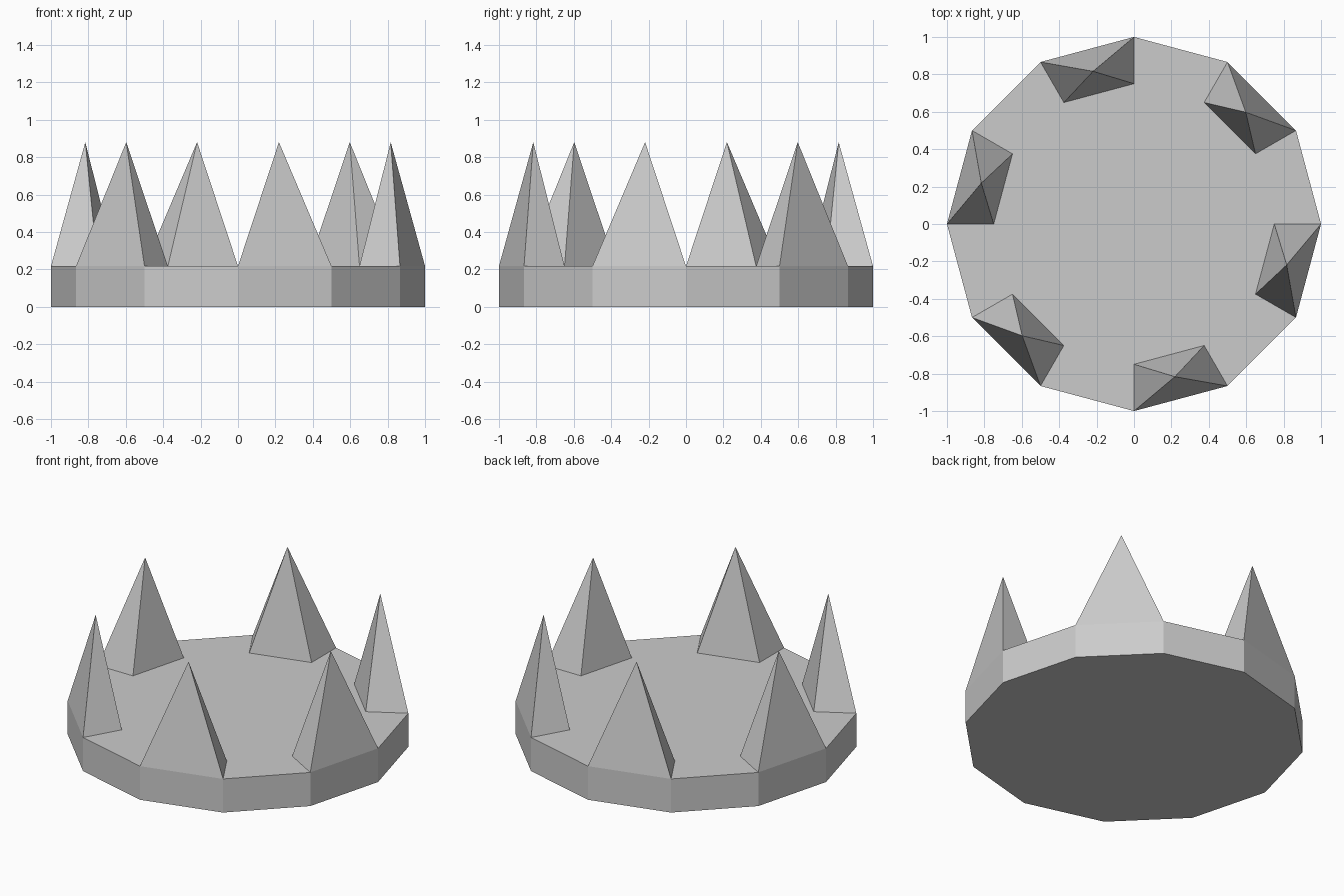
import bpy, bmesh
from math import radians, cos, sin, atan2, degrees

if "Cube" in bpy.data.objects:
    bpy.data.objects.remove(bpy.data.objects["Cube"])

SIDES, BASE_H, TIP_Z, INNER = 12, 0.217, 0.88, 0.75

bm = bmesh.new()

# Twelve-sided base disc
def ring(r, z):
    return [bm.verts.new((r * cos(radians(30 * i)), r * sin(radians(30 * i)), z))
            for i in range(SIDES)]

bottom, rim, inner = ring(1, 0), ring(1, BASE_H), ring(INNER, BASE_H)
bm.faces.new(bottom[::-1])
bm.faces.new(inner)
rim_quads = []
for i in range(SIDES):
    j = (i + 1) % SIDES
    bm.faces.new((bottom[i], bottom[j], rim[j], rim[i]))
    rim_quads.append(bm.faces.new((rim[i], rim[j], inner[j], inner[i])))

# Pyramid spikes raised from every other rim segment
for v in bmesh.ops.poke(bm, faces=rim_quads[1::2], center_mode='MEAN')["verts"]:
    v.co.z = TIP_Z

bmesh.ops.recalc_face_normals(bm, faces=bm.faces[:])
mesh = bpy.data.meshes.new("spiked_crown_ring")
bm.to_mesh(mesh)
bm.free()
bpy.context.collection.objects.link(bpy.data.objects.new("spiked_crown_ring", mesh))
